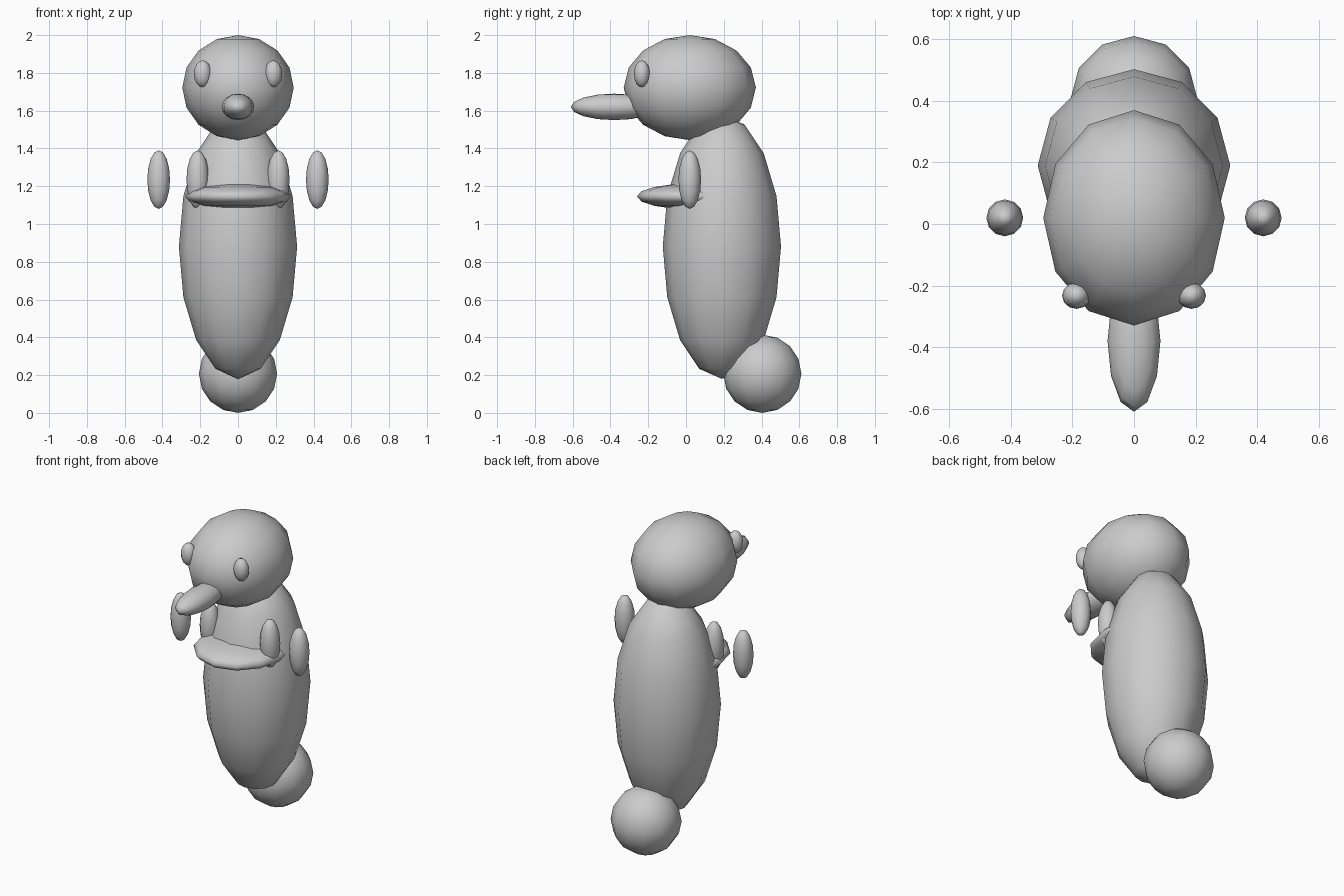
import bpy

if "Cube" in bpy.data.objects:
    bpy.data.objects.remove(bpy.data.objects["Cube"])


def ellipsoid(name, center, radii):
    """Low-poly smooth-shaded ellipsoid."""
    bpy.ops.mesh.primitive_uv_sphere_add(segments=12, ring_count=8, radius=1, location=center)
    ob = bpy.context.object
    ob.name = name
    ob.scale = radii
    bpy.ops.object.transform_apply(location=False, rotation=False, scale=True)
    bpy.ops.object.shade_smooth()
    return ob


def pair(name, center, radii):
    """Left and right copies mirrored over x = 0."""
    x, y, z = center
    for side, label in ((-1, "left"), (1, "right")):
        ellipsoid(f"{label}_{name}", (side * x, y, z), radii)


# Torso, head and round tail
ellipsoid("body", (0, 0.19, 0.88), (0.313, 0.313, 0.70))
ellipsoid("head", (0, 0.02, 1.722), (0.295, 0.35, 0.278))
ellipsoid("tail", (0, 0.404, 0.207), (0.207, 0.207, 0.207))

# Face
ellipsoid("beak", (0, -0.38, 1.62), (0.086, 0.23, 0.07))
pair("eye", (0.187, -0.233, 1.795), (0.047, 0.043, 0.071))

# Flat collar around the front of the chest
ellipsoid("collar", (0, 0.05, 1.146), (0.279, 0.31, 0.07))

# Upper arms against the body and free hands outside them
pair("arm", (0.213, 0.02, 1.235), (0.06, 0.06, 0.155))
pair("hand", (0.42, 0.02, 1.235), (0.06, 0.06, 0.155))
